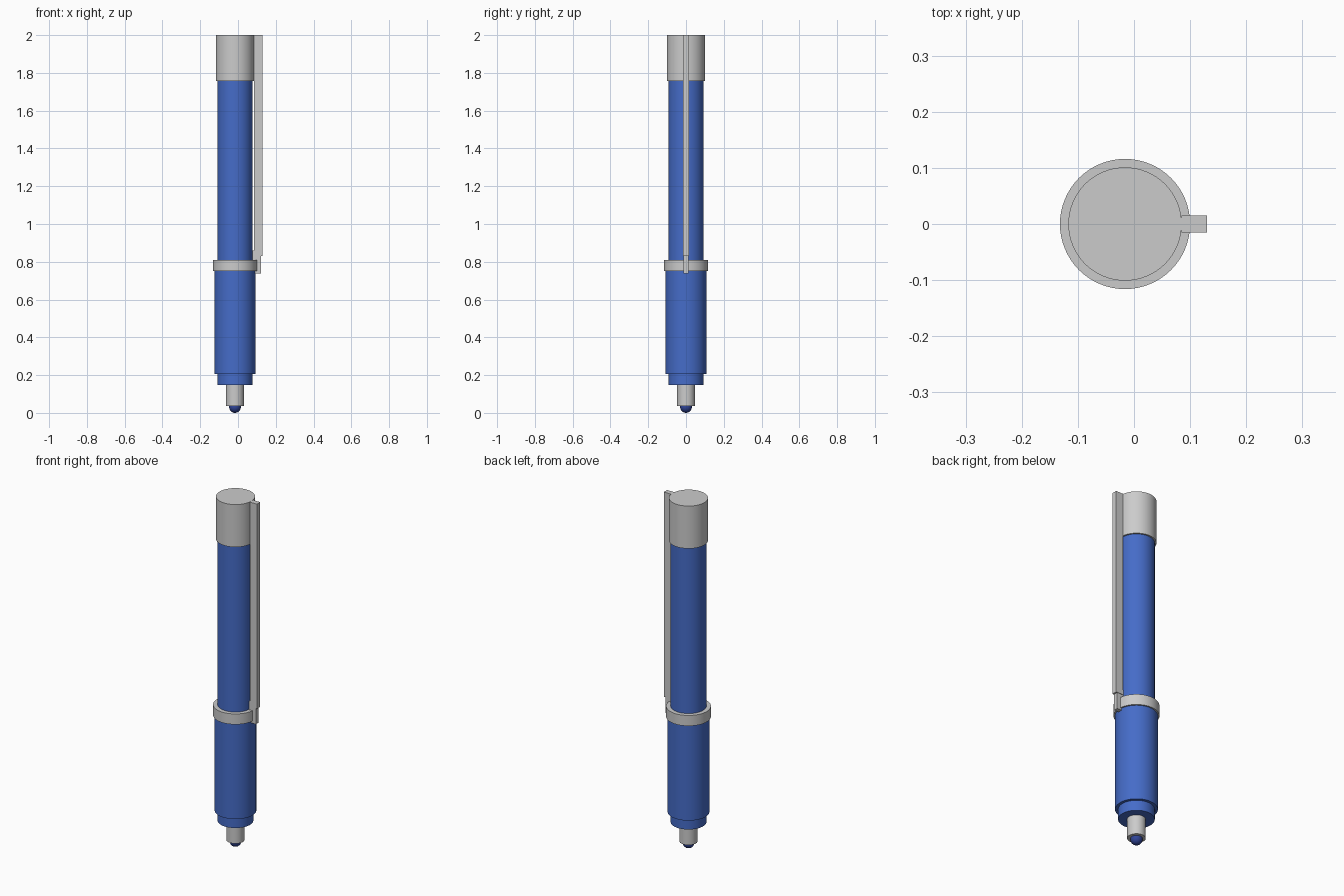
import bpy, math

if "Cube" in bpy.data.objects:
    bpy.data.objects.remove(bpy.data.objects["Cube"])

AXIS_X = -0.016


def material(name, color):
    m = bpy.data.materials.new(name)
    m.diffuse_color = color
    m.use_nodes = True
    m.node_tree.nodes["Principled BSDF"].inputs["Base Color"].default_value = m.diffuse_color
    return m


blue = material("blue_plastic", (0.06, 0.15, 0.58, 1))
ink_blue = material("ink_blue", (0.03, 0.06, 0.32, 1))


def smooth(ob):
    bpy.ops.object.shade_smooth_by_angle(angle=math.radians(30))
    return ob


def cylinder(name, r, z0, z1, mat=None):
    bpy.ops.mesh.primitive_cylinder_add(vertices=64, radius=r, depth=z1 - z0,
                                        location=(AXIS_X, 0, (z0 + z1) / 2))
    ob = bpy.context.object
    ob.name = name
    if mat:
        ob.data.materials.append(mat)
    return smooth(ob)


def box(name, x0, x1, y, z0, z1):
    bpy.ops.mesh.primitive_cube_add(size=1, location=((x0 + x1) / 2, 0, (z0 + z1) / 2))
    ob = bpy.context.object
    ob.name = name
    ob.scale = (x1 - x0, 2 * y, z1 - z0)
    bpy.ops.object.transform_apply(location=False, rotation=False, scale=True)
    return ob


# Body, from the cap down to the tip
cylinder("end_cap", 0.101, 1.757, 2.0)
cylinder("barrel", 0.0925, 0.147, 1.76, blue)
cylinder("middle_ring", 0.116, 0.75, 0.81)
cylinder("grip", 0.108, 0.205, 0.752, blue)
cylinder("metal_tip", 0.047, 0.037, 0.15)

# Writing ball
bpy.ops.mesh.primitive_uv_sphere_add(segments=32, ring_count=16, radius=0.031,
                                     location=(AXIS_X, 0, 0.031))
ball = bpy.context.object
ball.name = "writing_ball"
ball.data.materials.append(ink_blue)
smooth(ball)

# Pocket clip with its foot touching the ring
box("clip", 0.085, 0.13, 0.015, 0.83, 2.0)
box("clip_foot", 0.078, 0.121, 0.012, 0.738, 0.86)
